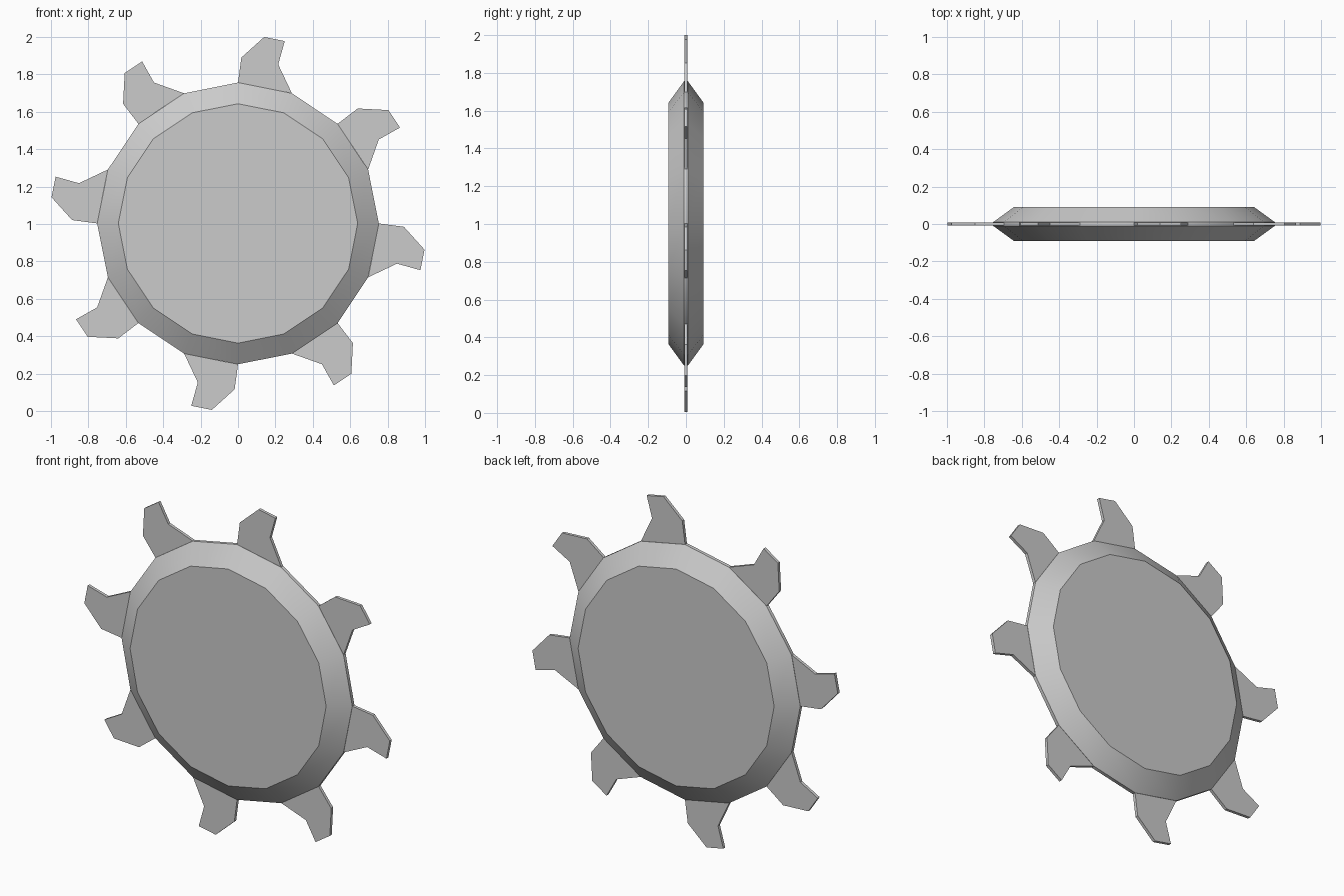
import bpy, bmesh
from math import sin, cos, pi

if "Cube" in bpy.data.objects:
    bpy.data.objects.remove(bpy.data.objects["Cube"])

CZ = 1.003          # height of the wheel centre
SIDES, TEETH = 16, 8


def finish(name, bm):
    bmesh.ops.recalc_face_normals(bm, faces=bm.faces)
    me = bpy.data.meshes.new(name)
    bm.to_mesh(me)
    bm.free()
    ob = bpy.data.objects.new(name, me)
    bpy.context.collection.objects.link(ob)
    return ob


# Disc body: four 16-sided rings (bevel, thin rim band, bevel) with flat caps
bm = bmesh.new()
rings = []
for r, y in ((0.64, -0.092), (0.753, -0.01), (0.753, 0.01), (0.64, 0.092)):
    rings.append([bm.verts.new((r * cos(2 * pi * i / SIDES), y, CZ + r * sin(2 * pi * i / SIDES)))
                  for i in range(SIDES)])
bm.faces.new(rings[0])
bm.faces.new(rings[-1])
for k, (a, b) in enumerate(zip(rings, rings[1:])):
    for i in range(SIDES):
        j = (i + 1) % SIDES
        f = bm.faces.new((a[i], a[j], b[j], b[i]))
        f.smooth = True
body = finish("disc_body", bm)
bpy.context.view_layer.objects.active = body
body.select_set(True)
bpy.ops.object.shade_smooth_by_angle(angle=pi / 6)

# Hooked teeth: one flat profile repeated around every second rim side
profile = [(0.0, 0.753), (0.018, 0.887), (0.14, 0.997), (0.25, 0.975), (0.215, 0.85), (0.288, 0.696)]
bm = bmesh.new()
for t in range(TEETH):
    c, s = cos(2 * pi * t / TEETH), sin(2 * pi * t / TEETH)
    front, back = [[bm.verts.new((x * c - z * s, y, CZ + x * s + z * c)) for x, z in profile]
                   for y in (-0.009, 0.009)]
    bm.faces.new(front)
    bm.faces.new(back[::-1])
    for i in range(len(profile) - 1):
        bm.faces.new((front[i], back[i], back[i + 1], front[i + 1]))
finish("teeth", bm)
